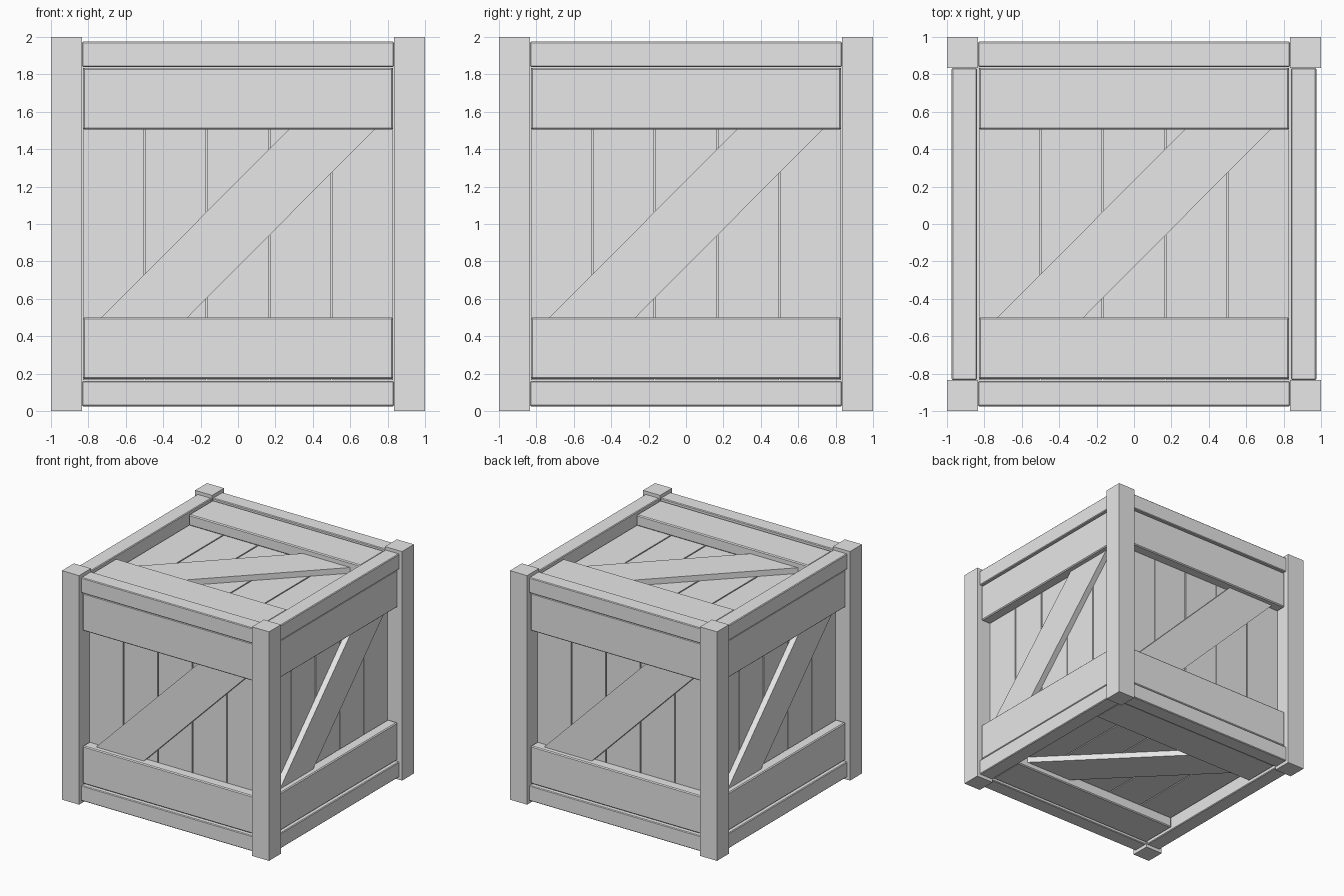
import bpy, bmesh
from math import pi
from mathutils import Matrix, Vector

cube = bpy.data.objects.get("Cube")
if cube:
    bpy.data.objects.remove(cube, do_unlink=True)

wood = bpy.data.materials.new("pale grey")
wood.use_nodes = True
grey = (0.8, 0.8, 0.8, 1)
wood.diffuse_color = grey
wood.node_tree.nodes["Principled BSDF"].inputs["Base Color"].default_value = grey

CENTRE = Matrix.Translation((0, 0, 1))
POST = 0.835      # inner face of the corner posts
RAIL = 0.975      # outer face of the edge rails
BOARD = 0.96      # outer face of the wide boards
BRACE = 0.915     # outer face of the diagonal brace
PANEL = 0.865     # outer face of the planks
CORE = 0.85       # backing behind the plank gaps


def add_box(bm, low, high):
    low, high = Vector(low), Vector(high)
    place = Matrix.Translation((low + high) / 2) @ Matrix.Diagonal((high - low).to_4d())
    bmesh.ops.create_cube(bm, size=1, matrix=place)


def finish(bm, name, bevel=0):
    if bevel:
        bmesh.ops.bevel(bm, geom=bm.edges[:], offset=bevel, segments=1, affect='EDGES')
    bmesh.ops.recalc_face_normals(bm, faces=bm.faces[:])
    mesh = bpy.data.meshes.new(name)
    bm.to_mesh(mesh)
    bm.free()
    mesh.materials.append(wood)
    return mesh


def place(mesh, name, turn=Matrix()):
    obj = bpy.data.objects.new(name, mesh)
    obj.matrix_world = CENTRE @ turn
    bpy.context.collection.objects.link(obj)


def box_mesh(name, low, high, bevel=0):
    bm = bmesh.new()
    add_box(bm, low, high)
    return finish(bm, name, bevel)


# Five upright planks with narrow gaps
bm = bmesh.new()
width = 2 * POST / 5
for i in range(5):
    x = -POST + i * width
    add_box(bm, (x + 0.005, -PANEL, -POST), (x + width - 0.005, -0.8, POST))
planks = finish(bm, "planks")

# Two wide boards across the planks
bm = bmesh.new()
for low, high in ((-0.83, -0.5), (0.505, 0.835)):
    add_box(bm, (-0.83, -BOARD, low), (0.83, -PANEL, high))
boards = finish(bm, "cross_boards", 0.008)

# Diagonal brace, cut level where it meets the boards
bm = bmesh.new()
outline = [(-0.73, -0.5), (-0.27, -0.5), (0.73, 0.505), (0.27, 0.505)]
face = bm.faces.new([bm.verts.new((x, -BRACE, z)) for x, z in outline])
back = bmesh.ops.extrude_face_region(bm, geom=[face])["geom"]
bmesh.ops.translate(bm, vec=(0, BRACE - PANEL, 0),
                    verts=[v for v in back if isinstance(v, bmesh.types.BMVert)])
brace = finish(bm, "diagonal_brace")

# The same panel on all six sides
sides = {"front": Matrix(), "right": Matrix.Rotation(pi / 2, 4, 'Z'),
         "back": Matrix.Rotation(pi, 4, 'Z'), "left": Matrix.Rotation(-pi / 2, 4, 'Z'),
         "top": Matrix.Rotation(-pi / 2, 4, 'X'), "bottom": Matrix.Rotation(pi / 2, 4, 'X')}
for side, turn in sides.items():
    for mesh in (planks, boards, brace):
        place(mesh, f"{side}_{mesh.name}", turn)

# Backing box
place(box_mesh("backing", (-CORE,) * 3, (CORE,) * 3), "backing")

# Corner posts, and top and bottom rails between them
post = box_mesh("corner_post", (-1, -1, -1), (-POST, -POST, 1))
rails = {"bottom": box_mesh("bottom_rail", (-POST, -RAIL, -RAIL), (POST, -0.84, -0.84), 0.006),
         "top": box_mesh("top_rail", (-POST, -RAIL, 0.84), (POST, -0.84, RAIL), 0.006)}
for side in ("front", "right", "back", "left"):
    place(post, f"{side}_corner_post", sides[side])
    for level, mesh in rails.items():
        place(mesh, f"{side}_{level}_rail", sides[side])
